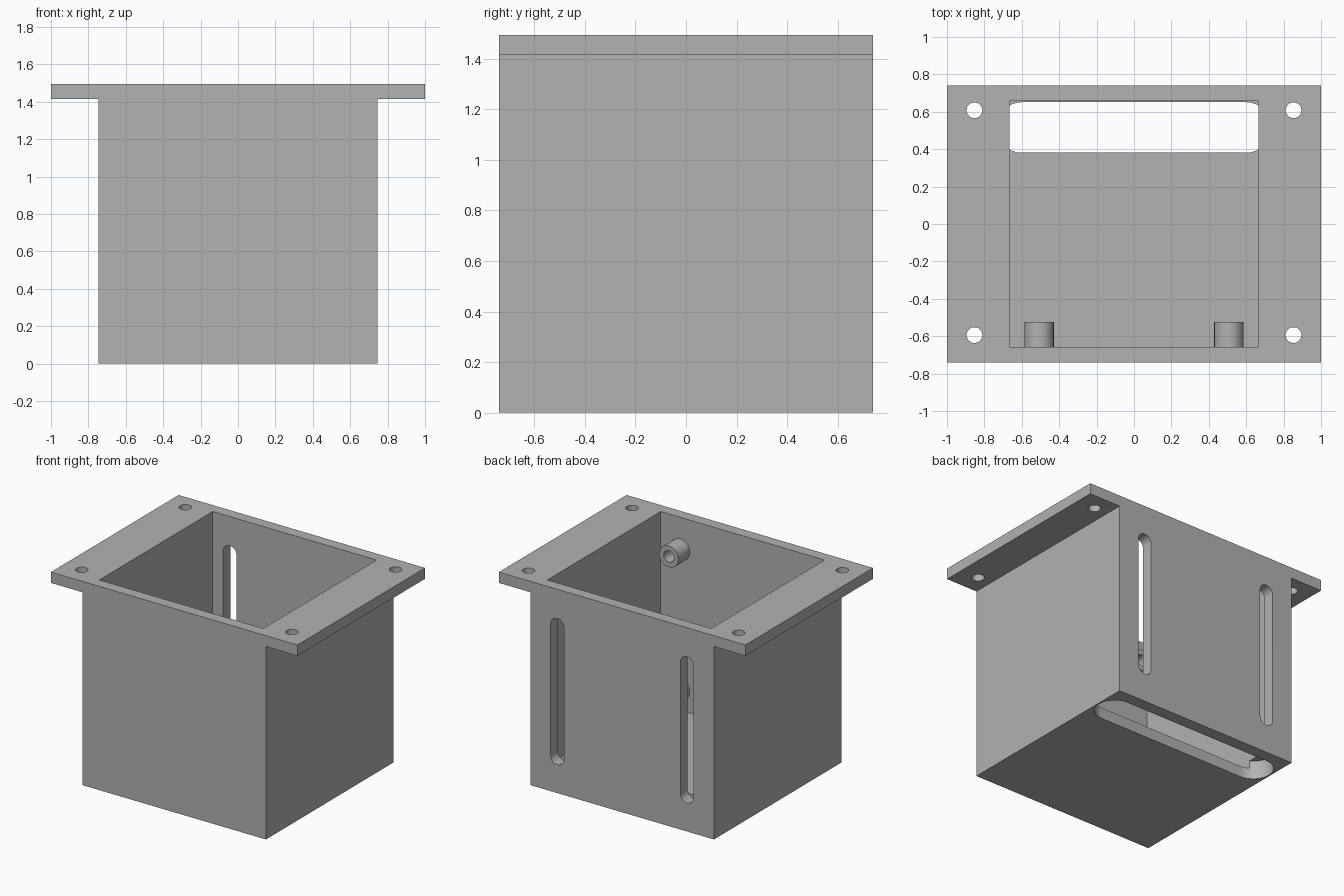
import bpy, bmesh, math
from mathutils import Matrix, Vector

cube = bpy.data.objects.get("Cube")
if cube:
    bpy.data.objects.remove(cube, do_unlink=True)

grey = bpy.data.materials.new("plain grey")
grey.use_nodes = True
grey.diffuse_color = (0.445, 0.445, 0.445, 1)
grey.node_tree.nodes["Principled BSDF"].inputs["Base Color"].default_value = grey.diffuse_color

HEIGHT, FLANGE_Z, FLOOR = 1.495, 1.415, 0.08
HALF_X, HALF_Y = 0.745, 0.74


def prism(name, points, depth):
    """Extrude a closed outline given in 3D along a depth vector."""
    bm = bmesh.new()
    face = bm.faces.new([bm.verts.new(p) for p in points])
    out = bmesh.ops.extrude_face_region(bm, geom=[face])
    moved = [v for v in out["geom"] if isinstance(v, bmesh.types.BMVert)]
    bmesh.ops.translate(bm, verts=moved, vec=depth)
    bmesh.ops.recalc_face_normals(bm, faces=bm.faces)
    mesh = bpy.data.meshes.new(name)
    bm.to_mesh(mesh)
    bm.free()
    mesh.materials.append(grey)
    obj = bpy.data.objects.new(name, mesh)
    bpy.context.collection.objects.link(obj)
    return obj


def slot(name, centre, u, v, radius, half_length, depth):
    """Round-ended slot, long along u; a zero half length gives a cylinder."""
    u, v, centre = Vector(u), Vector(v), Vector(centre)
    steps = 24
    points = []
    for side in (1, -1):
        last = steps if half_length == 0 else steps + 1
        for i in range(last):
            a = math.pi * (i / steps - 0.5)
            points.append(centre + side * (u * (half_length + radius * math.cos(a))
                                           + v * radius * math.sin(a)))
    return prism(name, points, depth)


def cut(target, cutter):
    mod = target.modifiers.new("cut", 'BOOLEAN')
    mod.operation, mod.solver, mod.object = 'DIFFERENCE', 'EXACT', cutter
    bpy.context.view_layer.objects.active = target
    bpy.ops.object.modifier_apply(modifier=mod.name)
    bpy.data.objects.remove(cutter, do_unlink=True)


def smooth(obj):
    bpy.ops.object.select_all(action='DESELECT')
    obj.select_set(True)
    bpy.context.view_layer.objects.active = obj
    bpy.ops.object.shade_smooth_by_angle(angle=math.radians(30))


X, Y, Z = (1, 0, 0), (0, 1, 0), (0, 0, 1)

# Box with side flanges, one T-shaped profile
half = [(HALF_X, 0), (HALF_X, FLANGE_Z), (1, FLANGE_Z), (1, HEIGHT)]
outline = half + [(-x, z) for x, z in reversed(half)]
body = prism("flanged_box", [(x, -HALF_Y, z) for x, z in outline], (0, 2 * HALF_Y, 0))

# Open cavity
ix, iy = 0.665, 0.657
cut(body, prism("cavity_cutter",
                [(-ix, -iy, FLOOR), (ix, -iy, FLOOR), (ix, iy, FLOOR), (-ix, iy, FLOOR)],
                (0, 0, HEIGHT)))

# Wide slot in the floor, running a little into the side walls
cut(body, slot("floor_slot_cutter", (0, 0.516, -0.1), X, Y, 0.135, 0.6, (0, 0, 0.235)))

for side in (-1, 1):
    # Upright slots in the back wall
    cut(body, slot("back_slot_cutter", (side * 0.527, 0.6, 0.745), Z, X, 0.054, 0.482, (0, 0.3, 0)))
    # Screw holes in the flanges
    for y in (-0.594, 0.608):
        cut(body, slot("screw_hole_cutter", (side * 0.853, y, 1.3), X, Y, 0.042, 0, (0, 0, 0.4)))
smooth(body)

# Hollow bosses inside the front wall
for side, side_name in ((-1, "right"), (1, "left")):
    for z, level in ((0.238, "lower"), (1.258, "upper")):
        boss = slot(f"{level}_{side_name}_boss", (side * 0.507, -0.665, z), X, Z, 0.078, 0, (0, 0.14, 0))
        cut(boss, slot("boss_hole_cutter", (side * 0.507, -0.8, z), X, Z, 0.042, 0, (0, 0.5, 0)))
        smooth(boss)
